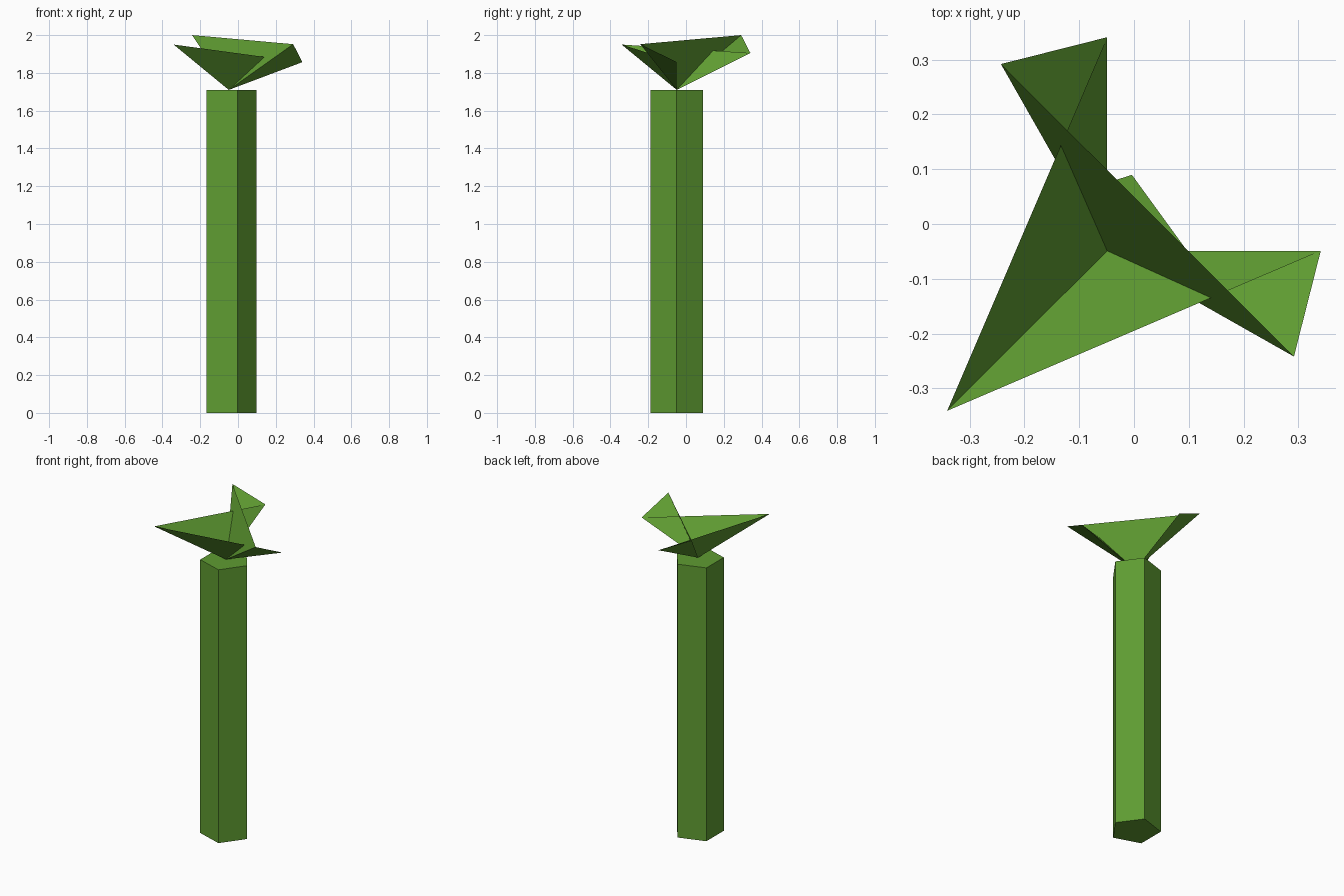
import bpy, bmesh
from math import radians
from mathutils import Vector

if "Cube" in bpy.data.objects:
    bpy.data.objects.remove(bpy.data.objects["Cube"])

green = bpy.data.materials.new("plant_green")
green.diffuse_color = (0.114, 0.332, 0.031, 1)
green.use_nodes = True
green.node_tree.nodes["Principled BSDF"].inputs["Base Color"].default_value = green.diffuse_color

HEIGHT = 1.71
BASE = Vector((-0.049, -0.049, HEIGHT))

# Trunk: five-sided prism with one corner on the +x side
bpy.ops.mesh.primitive_cylinder_add(vertices=5, radius=0.146, depth=HEIGHT,
                                    location=(BASE.x, BASE.y, HEIGHT / 2),
                                    rotation=(0, 0, radians(-90)))
trunk = bpy.context.object
trunk.name = "trunk"
trunk.data.materials.append(green)

# Leaves: open folded fan of triangles around the trunk tip
rim = [(-0.341, -0.341, 1.95), (-0.049, 0.341, 1.905), (-0.243, 0.292, 2.0),
       (0.292, -0.242, 1.952), (0.341, -0.049, 1.857)]
bm = bmesh.new()
tip = bm.verts.new(BASE)
ring = [bm.verts.new(p) for p in rim]
for i, v in enumerate(ring):
    bm.faces.new((tip, v, ring[(i + 1) % len(ring)]))
mesh = bpy.data.meshes.new("leaves")
bm.to_mesh(mesh)
bm.free()
mesh.materials.append(green)
leaves = bpy.data.objects.new("leaves", mesh)
bpy.context.collection.objects.link(leaves)
